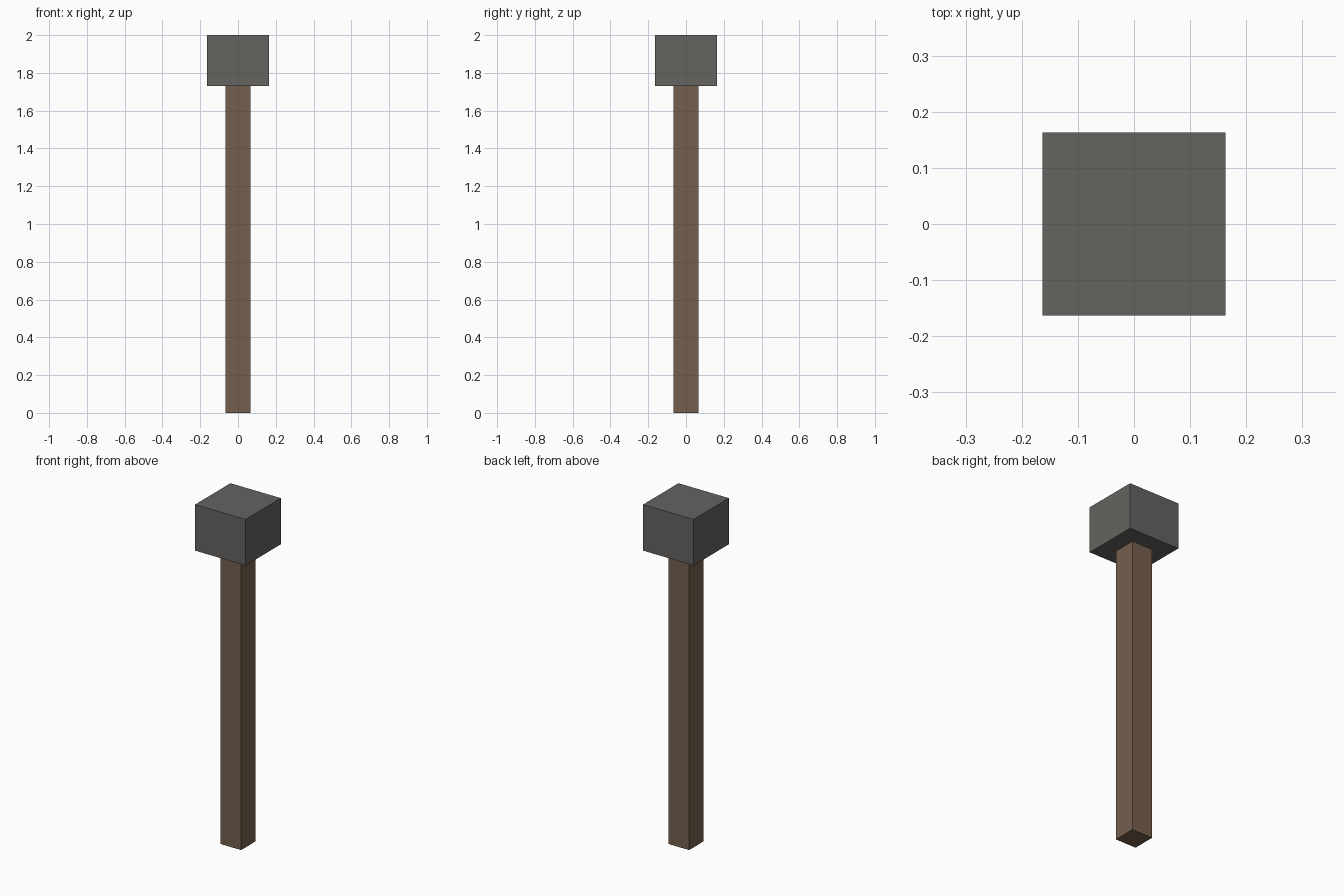
import bpy

cube = bpy.data.objects.get("Cube")
if cube:
    bpy.data.objects.remove(cube, do_unlink=True)


def make_material(name, rgb):
    mat = bpy.data.materials.new(name)
    mat.use_nodes = True
    color = (*rgb, 1.0)
    mat.diffuse_color = color
    mat.node_tree.nodes["Principled BSDF"].inputs["Base Color"].default_value = color
    return mat


def make_block(name, width, bottom, top, mat):
    """Square upright block centred on the z axis."""
    bpy.ops.mesh.primitive_cube_add(size=1, location=(0, 0, (bottom + top) / 2))
    obj = bpy.context.object
    obj.name = obj.data.name = name
    obj.scale = (width, width, top - bottom)
    bpy.ops.object.transform_apply(location=False, rotation=False, scale=True)
    obj.data.materials.append(mat)
    return obj


wood = make_material("brown wood", (0.178, 0.117, 0.074))
stone = make_material("grey stone", (0.133, 0.125, 0.117))

HEAD_BOTTOM = 1.73

# Long wooden handle, butting against the underside of the head
make_block("handle", 0.134, 0.0, HEAD_BOTTOM, wood)

# Stone head
make_block("head", 0.327, HEAD_BOTTOM, 2.0, stone)
